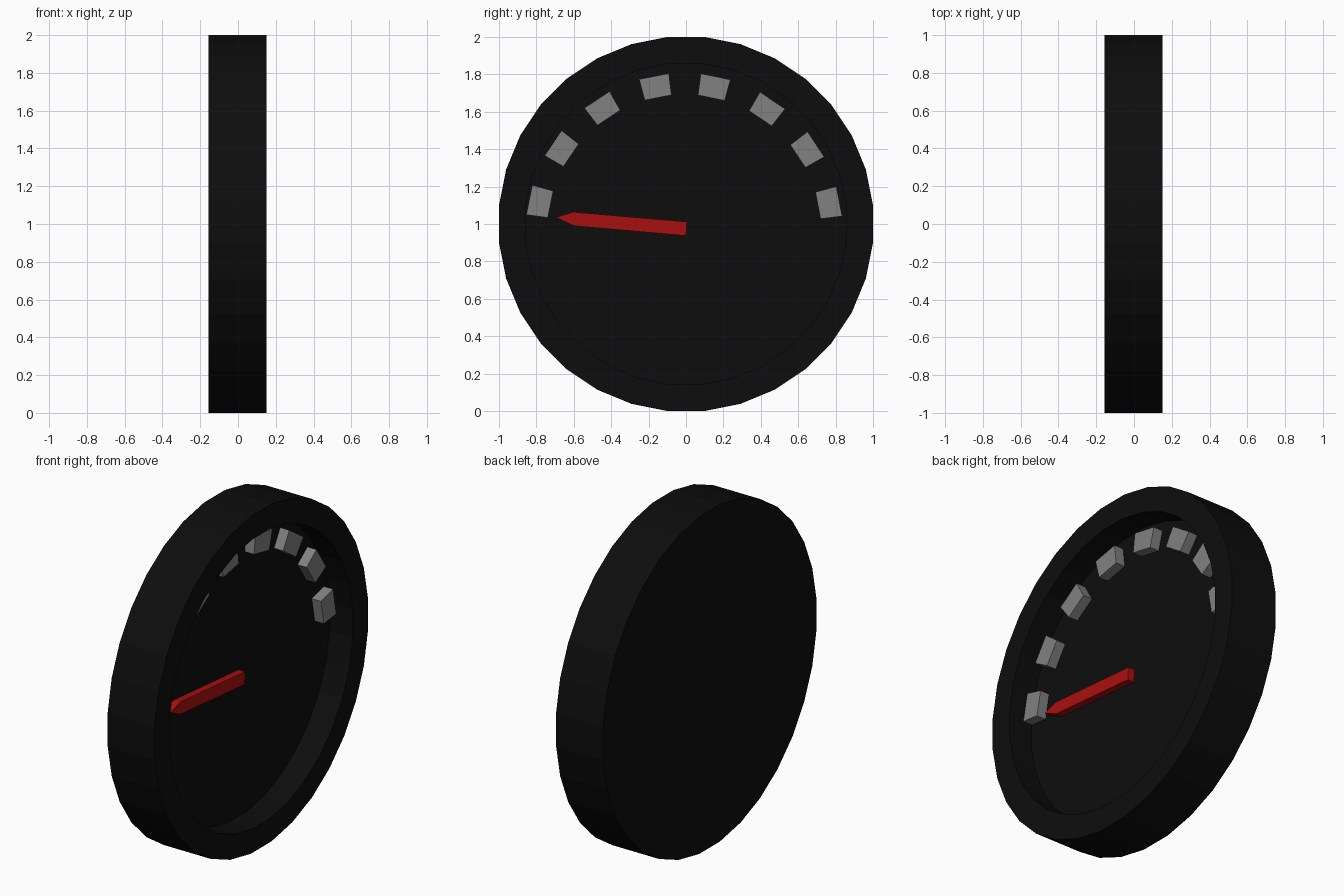
import bpy, bmesh, math

if "Cube" in bpy.data.objects:
    bpy.data.objects.remove(bpy.data.objects["Cube"])

N = 32                                # sides of the round case
BACK, FLOOR, FRONT = -0.155, 0.0, 0.152
R_OUT = 1 / math.cos(math.pi / N)     # flats touch the ground
R_IN = 0.862


def material(name, rgb):
    m = bpy.data.materials.new(name)
    m.diffuse_color = (*rgb, 1)
    m.use_nodes = True
    m.node_tree.nodes["Principled BSDF"].inputs["Base Color"].default_value = m.diffuse_color
    return m


black = material("black", (0.004, 0.004, 0.004))
grey = material("grey", (0.22, 0.22, 0.22))
red = material("red", (0.4, 0.005, 0.005))


def finish(name, bm, mat):
    bmesh.ops.recalc_face_normals(bm, faces=bm.faces)
    me = bpy.data.meshes.new(name)
    bm.to_mesh(me)
    bm.free()
    me.materials.append(mat)
    ob = bpy.data.objects.new(name, me)
    bpy.context.collection.objects.link(ob)
    return ob


def plate(name, outline, x0, x1, mat):
    """Extrude a (y, z) outline from x0 to x1."""
    bm = bmesh.new()
    face = bm.faces.new([bm.verts.new((x0, y, z)) for y, z in outline])
    ext = bmesh.ops.extrude_face_region(bm, geom=[face], use_keep_orig=True)
    verts = [v for v in ext["geom"] if isinstance(v, bmesh.types.BMVert)]
    bmesh.ops.translate(bm, verts=verts, vec=(x1 - x0, 0, 0))
    return finish(name, bm, mat)


# Case: lathed profile with a recessed dial face
bm = bmesh.new()
rings = []
for x, r in [(BACK, R_OUT), (FRONT, R_OUT), (FRONT, R_IN), (FLOOR, R_IN)]:
    angles = [(i + 0.5) * math.tau / N for i in range(N)]
    rings.append([bm.verts.new((x, r * math.cos(a), 1 + r * math.sin(a))) for a in angles])
for a, b in zip(rings, rings[1:]):
    for i in range(N):
        j = (i + 1) % N
        bm.faces.new((a[i], a[j], b[j], b[i]))
bm.faces.new(rings[0])
bm.faces.new(rings[-1])
finish("dial_case", bm, black)

# Tick marks: tapered blocks fanned over the upper half
CY, CZ, R_TICK = -0.01, 0.96, 0.787
for k in range(8):
    a = math.radians(11.0 + 22.5 * k)
    c, s = math.cos(a), math.sin(a)
    local = [(-0.058, -0.073), (0.058, -0.081), (0.058, 0.081), (-0.058, 0.073)]
    outline = [(CY + (R_TICK + u) * c - v * s, CZ + (R_TICK + u) * s + v * c)
               for u, v in local]
    plate(f"tick_{k + 1}", outline, FLOOR - 0.02, 0.06, grey)

# Needle: pointed bar from the dial centre
plate("needle", [(0.005, 1.012), (0.0, 0.937), (-0.6, 0.99), (-0.695, 1.036), (-0.603, 1.064)],
      FLOOR - 0.01, 0.043, red)
